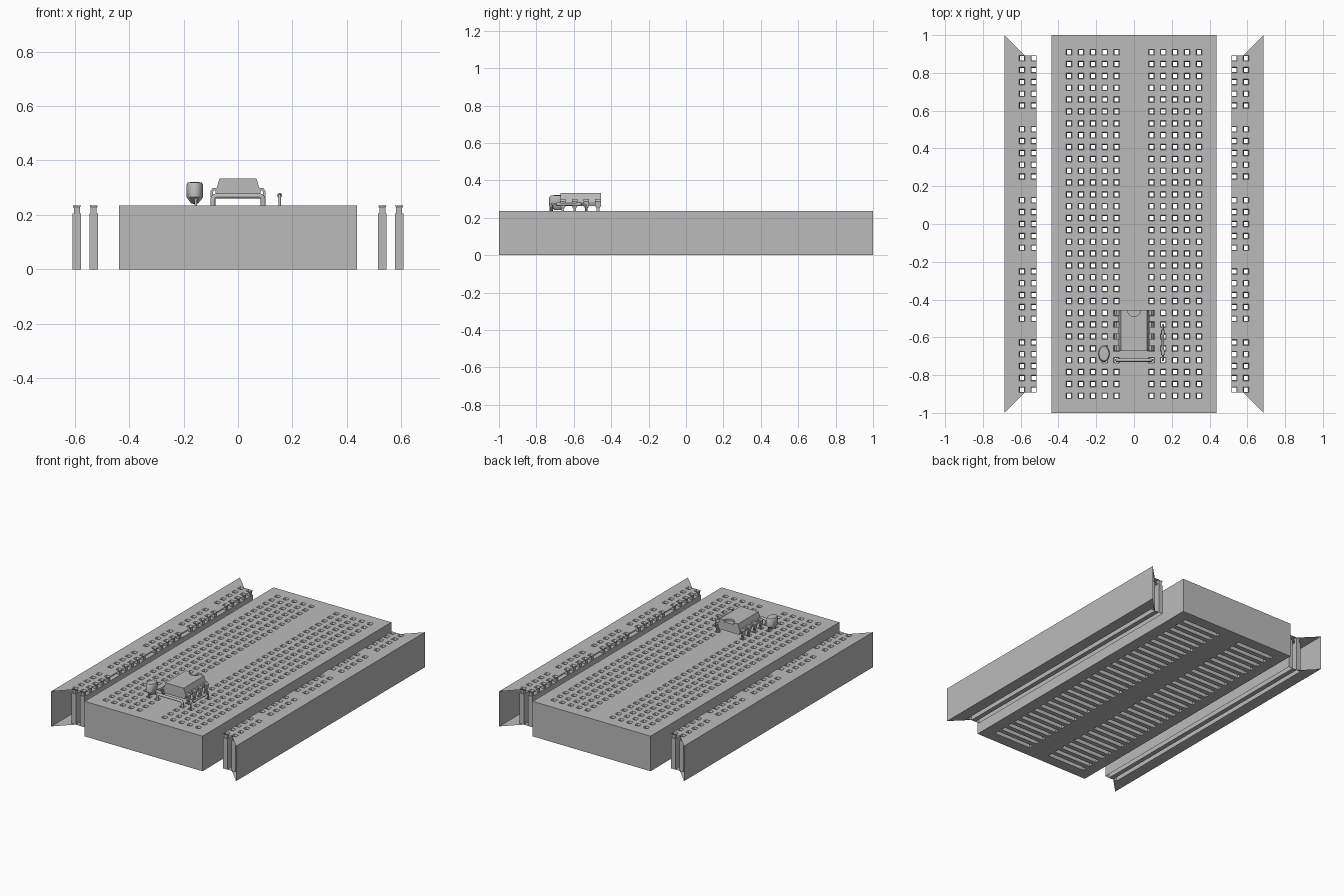
import bpy, bmesh, math
from mathutils import Vector, Matrix

cube = bpy.data.objects.get("Cube")
if cube:
    bpy.data.objects.remove(cube, do_unlink=True)

grey = bpy.data.materials.new("plain_grey")
grey.use_nodes = True
GREY = (0.5, 0.5, 0.5, 1)
grey.diffuse_color = GREY
grey.node_tree.nodes["Principled BSDF"].inputs["Base Color"].default_value = GREY

PITCH = 0.0627   # hole spacing
TOP = 0.235      # deck height
ROOF = 0.205     # top of the contact slots
WIDE = 0.0155    # half width of a hole mouth and of a slot
NECK = 0.011     # half width of a hole throat


def finish(bm, name, smooth=False):
    bmesh.ops.remove_doubles(bm, verts=bm.verts, dist=1e-5)
    bmesh.ops.recalc_face_normals(bm, faces=bm.faces)
    mesh = bpy.data.meshes.new(name)
    bm.to_mesh(mesh)
    bm.free()
    mesh.materials.append(grey)
    obj = bpy.data.objects.new(name, mesh)
    bpy.context.collection.objects.link(obj)
    if smooth:
        bpy.ops.object.select_all(action='DESELECT')
        obj.select_set(True)
        bpy.context.view_layer.objects.active = obj
        bpy.ops.object.shade_smooth_by_angle(angle=math.radians(40))
    return obj


def face(bm, *pts):
    return bm.faces.new([bm.verts.new(p) for p in pts])


def cuts(centres, half):
    return [c + s * half for c in sorted(centres) for s in (-1, 1)]


def plate(bm, xs, ys, z, is_hole):
    """Flat grid of quads that leaves out the cells where is_hole is true."""
    for x0, x1 in zip(xs, xs[1:]):
        for y0, y1 in zip(ys, ys[1:]):
            if not is_hole((x0 + x1) / 2, (y0 + y1) / 2):
                face(bm, (x0, y0, z), (x1, y0, z), (x1, y1, z), (x0, y1, z))


def near(v, centres):
    return any(abs(v - c) < 0.009 for c in centres)


def walls(bm, low, high):
    """Four sides between two rectangles given as (x0, x1, y0, y1, z)."""
    def ring(r):
        x0, x1, y0, y1, z = r
        return [(x0, y0, z), (x1, y0, z), (x1, y1, z), (x0, y1, z)]
    a, b = ring(low), ring(high)
    for i in range(4):
        j = (i + 1) % 4
        face(bm, a[i], a[j], b[j], b[i])


def slot(bm, xs, ys):
    """Contact slot open below, with a funnel hole up to the deck at each x, y."""
    x0, x1 = min(xs) - WIDE, max(xs) + WIDE
    y0, y1 = min(ys) - WIDE, max(ys) + WIDE
    walls(bm, (x0, x1, y0, y1, 0), (x0, x1, y0, y1, ROOF))
    plate(bm, [x0] + cuts(xs, NECK) + [x1], [y0] + cuts(ys, NECK) + [y1], ROOF,
          lambda x, y: near(x, xs) and near(y, ys))
    for x in xs:
        for y in ys:
            rects = [(x - h, x + h, y - h, y + h, z)
                     for h, z in ((NECK, ROOF), (NECK, TOP - 0.01), (WIDE, TOP))]
            walls(bm, rects[0], rects[1])
            walls(bm, rects[1], rects[2])


# Main block: two banks of five columns, thirty rows
HALF = 0.437
rows = [(i - 14.5) * PITCH for i in range(30)]
bank = [0.0925 + i * PITCH for i in range(5)]
banks = [[-x for x in reversed(bank)], bank]
columns = banks[0] + banks[1]
bm = bmesh.new()
walls(bm, (-HALF, HALF, -1, 1, 0), (-HALF, HALF, -1, 1, TOP))
ys = [-1] + cuts(rows, WIDE) + [1]
plate(bm, [-HALF] + cuts(columns, WIDE) + [HALF], ys, TOP,
      lambda x, y: near(x, columns) and near(y, rows))
inner, outer = bank[0] - WIDE, bank[-1] + WIDE
plate(bm, [-HALF, -outer, -inner, inner, outer, HALF], ys, 0,
      lambda x, y: inner < abs(x) < outer and near(y, rows))
for xs in banks:
    for y in rows:
        slot(bm, xs, [y])
finish(bm, "main_block")

# Power rails: open ended shells with an outer wall and two long slots
rail_rows = [i * PITCH for i in range(-14, 15) if i % 6 != 3]
END, OUT = 14 * PITCH + WIDE, 0.686
for side, name in ((1, "left_rail"), (-1, "right_rail")):
    bm = bmesh.new()
    xs = [0.5305, 0.5925]
    edges = cuts(xs, WIDE) + [OUT]
    face(bm, (OUT, -1, 0), (OUT, 1, 0), (OUT, 1, TOP), (OUT, -1, TOP))
    plate(bm, edges, cuts(rail_rows, WIDE), TOP,
          lambda x, y: near(x, xs) and near(y, rail_rows))
    plate(bm, edges, [-END, END], 0, lambda x, y: near(x, xs))
    for z in (0, TOP):
        for s in (-1, 1):
            face(bm, (OUT, s * END, z), (OUT, s, z), (0.58, s * END, z))
    for x in xs:
        slot(bm, [x], rail_rows)
    bmesh.ops.scale(bm, verts=bm.verts, vec=(side, 1, 1))
    finish(bm, name)

# Chip body: six sided section with a notch at the back end
bm = bmesh.new()
half = [(0.068, 0.333), (0.083, 0.285), (0.076, 0.262)]
section = half + [(-x, z) for x, z in reversed(half)]
f = face(bm, *[(x, -0.672, z) for x, z in section])
ext = bmesh.ops.extrude_face_region(bm, geom=[f], use_keep_orig=True)
bmesh.ops.translate(bm, vec=(0, 0.217, 0),
                    verts=[v for v in ext["geom"] if isinstance(v, bmesh.types.BMVert)])
chip = finish(bm, "chip_body")
bm = bmesh.new()
bmesh.ops.create_cone(bm, cap_ends=True, segments=20, radius1=0.035, radius2=0.035,
                      depth=0.04, matrix=Matrix.Translation((0, -0.455, 0.34)))
cutter = finish(bm, "notch_cutter")
cutter.hide_render = True
cutter.hide_viewport = True
notch = chip.modifiers.new("notch", 'BOOLEAN')
notch.operation = 'DIFFERENCE'
notch.object = cutter

# Chip legs: bent strips, wide at the shoulder and narrow at the foot
bm = bmesh.new()
path = [(0.074, 0.299, 0.015), (0.092, 0.299, 0.015), (0.102, 0.288, 0.015),
        (0.1, 0.262, 0.015), (0.097, 0.25, 0.007), (0.095, 0.2, 0.007)]
inset = [(0, -0.01), (-0.004, -0.01)] + [(-0.01, -0.003)] + [(-0.01, 0)] * 3
for side in (-1, 1):
    for k in range(4):
        y = (k - 10.5) * PITCH
        rings = [[(side * x, y - w, z), (side * x, y + w, z),
                  (side * (x + dx), y + w, z + dz), (side * (x + dx), y - w, z + dz)]
                 for (x, z, w), (dx, dz) in zip(path, inset)]
        for a, b in zip(rings, rings[1:]):
            for i in range(4):
                j = (i + 1) % 4
                face(bm, a[i], a[j], b[j], b[i])
        face(bm, *rings[0])
        face(bm, *rings[-1])
finish(bm, "chip_legs")


def wire(name, pts, radius):
    """Round wire through the points, with softened corners."""
    pts = [Vector(p) for p in pts]
    path = [pts[0]]
    for a, b, c in zip(pts, pts[1:], pts[2:]):
        p, q = (b + (n - b).normalized() * 0.016 for n in (a, c))
        path += [p.lerp(b, t).lerp(b.lerp(q, t), t) for t in (0, 0.25, 0.5, 0.75, 1)]
    path.append(pts[-1])
    curve = bpy.data.curves.new(name, 'CURVE')
    curve.dimensions = '3D'
    curve.bevel_depth = radius
    curve.bevel_resolution = 2
    curve.use_fill_caps = True
    spline = curve.splines.new('POLY')
    spline.points.add(len(path) - 1)
    for point, co in zip(spline.points, path):
        point.co = (*co, 1)
    curve.materials.append(grey)
    bpy.context.collection.objects.link(bpy.data.objects.new(name, curve))


def lathe(name, profile, matrix):
    bm = bmesh.new()
    verts = [bm.verts.new((r, 0, z)) for r, z in profile]
    edges = [bm.edges.new(e) for e in zip(verts, verts[1:])]
    bmesh.ops.spin(bm, geom=verts + edges, cent=(0, 0, 0), axis=(0, 0, 1),
                   angle=math.tau, steps=20)
    bmesh.ops.transform(bm, matrix=matrix, verts=bm.verts)
    finish(bm, name, True)


# Jumper wire in front of the chip
front = -11.5 * PITCH
wire("jumper_wire", [(-0.0925, front, 0.2), (-0.0925, front, 0.27),
                     (0.0925, front, 0.27), (0.0925, front, 0.2)], 0.009)

# Capacitor: oval bead on two short leads
lathe("capacitor_body",
      [(0, 0.24), (0.013, 0.242), (0.031, 0.266), (0.031, 0.308), (0.026, 0.319), (0, 0.322)],
      Matrix.Translation((-0.159, -0.687, 0)) @ Matrix.Diagonal((1, 1.45, 1, 1)))
for k in (-11.5, -10.5):
    wire("capacitor_lead", [(-0.155, k * PITCH, 0.2), (-0.155, k * PITCH, 0.275)], 0.005)

# Resistor: slim dumbbell lying along the board on a bent lead
mid = -10 * PITCH
wire("resistor_lead", [(0.153, front, 0.2), (0.153, front, 0.272),
                       (0.153, front + 3 * PITCH, 0.272), (0.153, front + 3 * PITCH, 0.2)], 0.005)
ends = [(0, 0.07), (0.009, 0.066), (0.009, 0.045), (0.0065, 0.036)]
lathe("resistor_body", ends + [(r, -z) for r, z in reversed(ends)],
      Matrix.Translation((0.153, mid, 0.272)) @ Matrix.Rotation(math.pi / 2, 4, 'X'))
